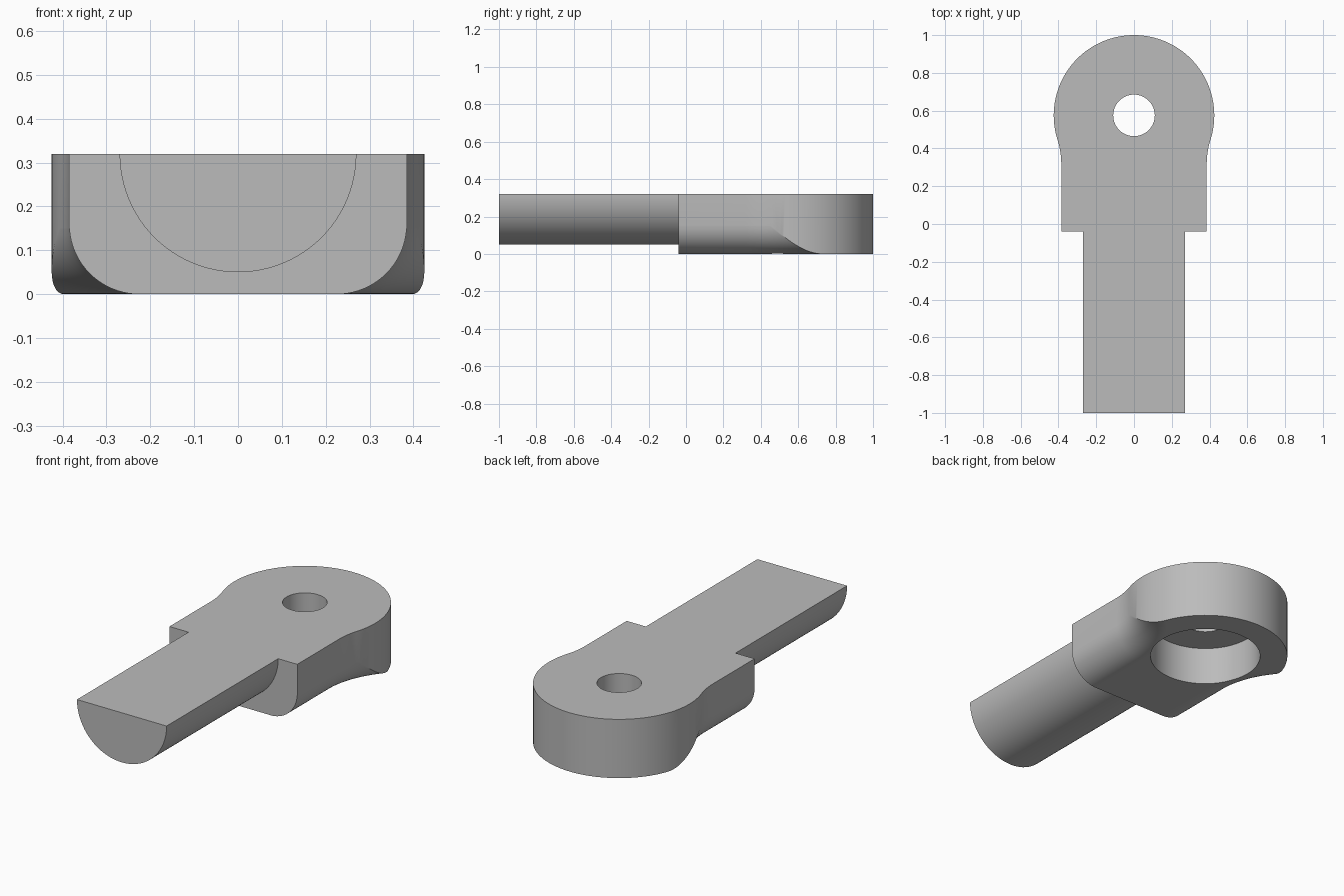
import bpy, bmesh
from math import sin, cos, pi, radians, asin
from mathutils import Vector, Matrix

cube = bpy.data.objects.get("Cube")
if cube:
    bpy.data.objects.remove(cube, do_unlink=True)

TOP = 0.32                      # flat top of the whole part
EYE_Y, EYE_R = 0.575, 0.425     # round eye at the back
NECK, FRONT = 0.385, -0.04      # neck half width and front shoulder
FLARE = 0.425                   # blend radius between neck and eye
FX, FY = 0.81, 0.317            # centre of that blend
CORNER = 0.16                   # lower corner rounding

grey = bpy.data.materials.new("plain grey")
grey.use_nodes = True
colour = (0.5, 0.5, 0.5, 1)
grey.diffuse_color = colour
grey.node_tree.nodes["Principled BSDF"].inputs["Base Color"].default_value = colour


def finish(name, bm):
    bmesh.ops.recalc_face_normals(bm, faces=bm.faces)
    mesh = bpy.data.meshes.new(name)
    bm.to_mesh(mesh)
    bm.free()
    mesh.materials.append(grey)
    obj = bpy.data.objects.new(name, mesh)
    bpy.context.collection.objects.link(obj)
    return obj


def loft(name, rings):
    """Join equal closed sections into a capped solid."""
    bm = bmesh.new()
    rows = [[bm.verts.new(p) for p in ring] for ring in rings]
    for a, b in zip(rows, rows[1:]):
        for i in range(len(a)):
            j = (i + 1) % len(a)
            bm.faces.new((a[i], a[j], b[j], b[i]))
    bm.faces.new(rows[0])
    bm.faces.new(rows[-1])
    return finish(name, bm)


def arc(cx, cy, r, a0, a1, n):
    return [(cx + r * cos(a0 + (a1 - a0) * i / n),
             cy + r * sin(a0 + (a1 - a0) * i / n)) for i in range(n + 1)]


def cylinder(name, r, z0, z1):
    pts = arc(0, EYE_Y, r, 0, 2 * pi, 96)[:-1]
    return loft(name, [[(x, y, z) for x, y in pts] for z in (z0, z1)])


def combine(target, tool, operation):
    mod = target.modifiers.new(tool.name, 'BOOLEAN')
    mod.object, mod.operation, mod.solver = tool, operation, 'EXACT'
    bpy.context.view_layer.objects.active = target
    bpy.ops.object.modifier_apply(modifier=mod.name)
    bpy.data.objects.remove(tool, do_unlink=True)


# Eye and neck outline, right half mirrored to the left
touch = asin((EYE_Y - FY) / (EYE_R + FLARE))
half = [(NECK, FRONT)]
half += arc(FX, FY, FLARE, pi, pi - touch, 14)
half += arc(0, EYE_Y, EYE_R, -touch, pi / 2, 56)[1:]
outline = half + [(-x, y) for x, y in reversed(half[:-1])]
body = loft("eye_and_shank", [[(x, y, z) for x, y in outline] for z in (0, TOP)])

# Rounded lower corners that sweep outward with the neck blend
section = arc(FLARE + CORNER, CORNER, CORNER, pi, 1.5 * pi, 20)
section[0] = (FLARE - 0.001, CORNER)
section += [(FLARE + CORNER, -0.05), (FLARE - 0.05, -0.05), (FLARE - 0.05, CORNER)]
for side in (1, -1):
    rings = [[(side * (FX - r), FRONT - 0.1, z) for r, z in section]]
    for i in range(31):
        a = radians(60) * i / 30
        rings.append([(side * (FX - r * cos(a)), FY + r * sin(a), z)
                      for r, z in section])
    combine(body, loft("corner_cutter", rings), 'DIFFERENCE')

# Half-round shank
round_half = arc(0, TOP, 0.27, pi, 2 * pi, 48)
shank = loft("shank", [[(x, y, z) for x, z in round_half] for y in (-1, 0.08)])
combine(body, shank, 'UNION')

# Pin hole and wide counterbore underneath
combine(body, cylinder("counterbore", 0.284, -0.1, 0.21), 'DIFFERENCE')
combine(body, cylinder("pin_hole", 0.11, 0.1, TOP + 0.1), 'DIFFERENCE')

# Smooth the curved walls and keep the edges crisp
bpy.ops.object.select_all(action='DESELECT')
body.select_set(True)
bpy.context.view_layer.objects.active = body
bpy.ops.object.shade_smooth_by_angle(angle=radians(30))
